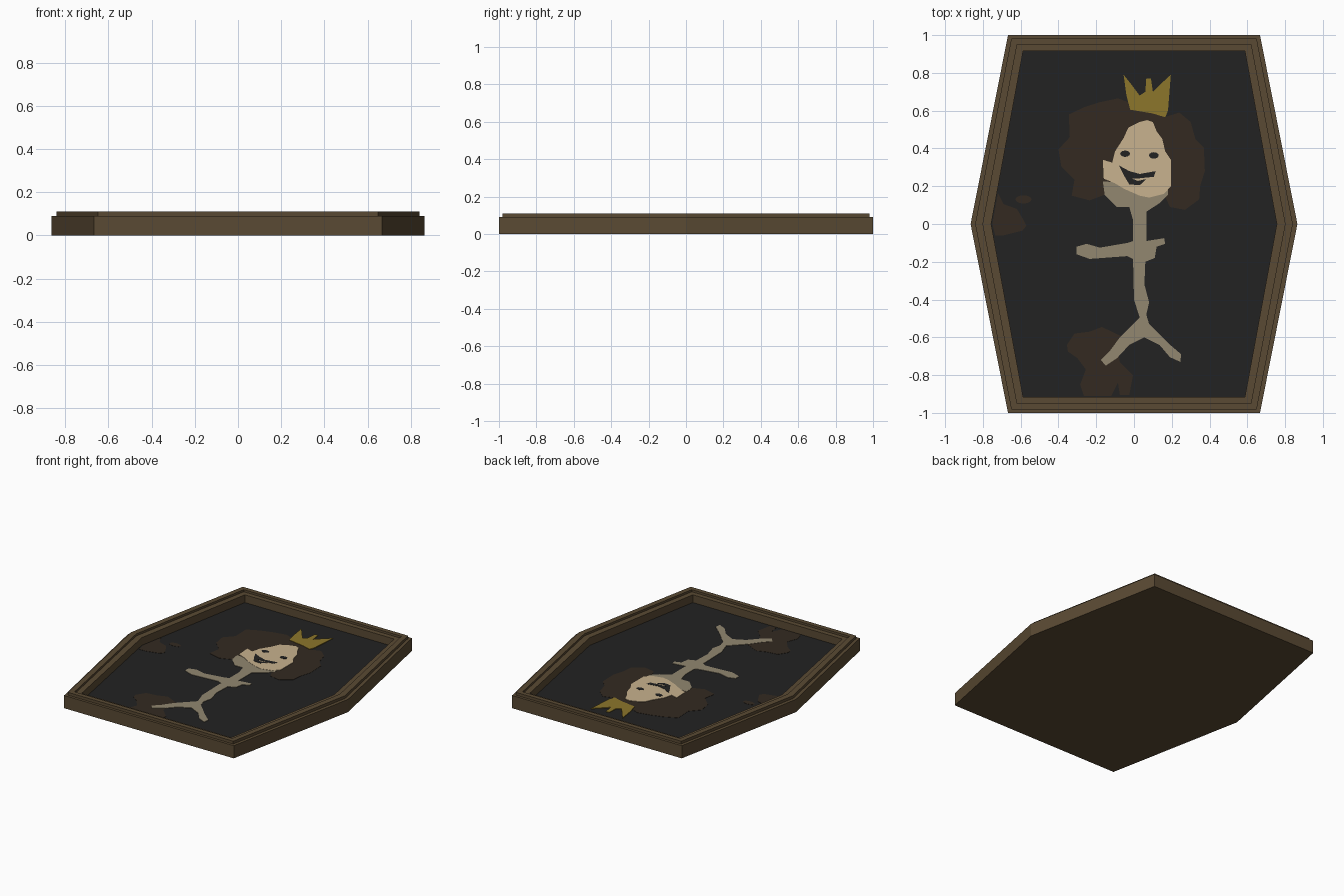
import bpy, bmesh, math


def material(name, r, g, b):
    lin = lambda c: ((c / 255 + 0.055) / 1.055) ** 2.4 if c > 10 else c / 255 / 12.92
    m = bpy.data.materials.new(name)
    m.diffuse_color = (lin(r), lin(g), lin(b), 1)
    return m


WOOD = material("brown_wood", 90, 74, 51)
CANVAS = material("black_canvas", 34, 34, 34)
SHADOW = material("dark_brown_paint", 51, 42, 33)
BODY = material("grey_beige_paint", 146, 135, 112)
SKIN = material("pale_skin_paint", 200, 178, 142)
GOLD = material("gold_paint", 140, 118, 43)


def finish(name, bm, mat):
    bmesh.ops.recalc_face_normals(bm, faces=bm.faces)
    mesh = bpy.data.meshes.new(name)
    bm.to_mesh(mesh)
    bm.free()
    mesh.materials.append(mat)
    ob = bpy.data.objects.new(name, mesh)
    bpy.context.collection.objects.link(ob)
    return ob


def hexagon(t):
    """Frame outline; t = 0 outer edge, t = 1 inner opening."""
    x, y, m = 0.667 - 0.08 * t, 1 - 0.085 * t, 0.865 - 0.109 * t
    return [(x, -y), (m, 0), (x, y), (-x, y), (-m, 0), (-x, -y)]


def plate(name, outline, z0, z1, mat):
    bm = bmesh.new()
    low = [bm.verts.new((x, y, z0)) for x, y in outline]
    top = [bm.verts.new((x, y, z1)) for x, y in outline]
    n = len(outline)
    for i in range(n):
        j = (i + 1) % n
        bm.faces.new((low[i], low[j], top[j], top[i]))
    caps = [bm.faces.new(low[::-1]), bm.faces.new(top)]
    bmesh.ops.recalc_face_normals(bm, faces=bm.faces)
    bmesh.ops.triangulate(bm, faces=caps)
    return finish(name, bm, mat)


FLOOR = 0.04


def paint(name, outline, layer, mat):
    return plate(name, outline, FLOOR - 0.001, FLOOR + 0.0015 * layer, mat)


def ellipse(cx, cy, rx, ry, n=12):
    return [(cx + rx * math.cos(2 * math.pi * i / n),
             cy + ry * math.sin(2 * math.pi * i / n)) for i in range(n)]


# Stepped frame with a closed back: (inset, height) profile lofted round the hexagon
bm = bmesh.new()
profile = [(0, 0), (0, 0.09), (0.22, 0.09), (0.22, 0.11), (0.6, 0.11),
           (0.6, 0.095), (1, 0.095), (1, FLOOR - 0.005)]
rings = [[bm.verts.new((x, y, z)) for x, y in hexagon(t)] for t, z in profile]
for a, b in zip(rings, rings[1:]):
    for i in range(6):
        j = (i + 1) % 6
        bm.faces.new((a[i], a[j], b[j], b[i]))
bm.faces.new(rings[0][::-1])
bm.faces.new(rings[-1])
finish("frame", bm, WOOD)

# Recessed canvas
plate("canvas", hexagon(1), FLOOR - 0.004, FLOOR, CANVAS)

# Dark stains
paint("left_stain", [
    (-0.72, 0.165), (-0.69, 0.105), (-0.62, 0.08), (-0.59, 0.03), (-0.57, -0.01),
    (-0.59, -0.035), (-0.69, -0.06), (-0.735, -0.06), (-0.75, 0)], 1, SHADOW)
paint("small_stain", ellipse(-0.585, 0.13, 0.043, 0.022), 1, SHADOW)
paint("bottom_stain", [
    (-0.355, -0.64), (-0.315, -0.58), (-0.235, -0.57), (-0.17, -0.545), (-0.065, -0.595),
    (-0.085, -0.665), (-0.075, -0.73), (-0.005, -0.8), (-0.025, -0.905), (-0.075, -0.905),
    (-0.085, -0.84), (-0.12, -0.91), (-0.265, -0.91), (-0.285, -0.85), (-0.255, -0.77),
    (-0.3, -0.71), (-0.35, -0.675)], 1, SHADOW)

# Hair
paint("hair", [
    (-0.345, 0.58), (-0.26, 0.62), (-0.18, 0.645), (-0.085, 0.665), (0, 0.635),
    (0.16, 0.565), (0.24, 0.59), (0.3, 0.54), (0.325, 0.45), (0.37, 0.405),
    (0.375, 0.28), (0.35, 0.2), (0.345, 0.13), (0.27, 0.075), (0.19, 0.09),
    (0.15, 0.18), (-0.14, 0.18), (-0.155, 0.155), (-0.235, 0.125), (-0.33, 0.15),
    (-0.315, 0.235), (-0.385, 0.305), (-0.4, 0.395), (-0.34, 0.46)], 1, SHADOW)

# Stick body with shoulders, arms and legs
paint("stick_body", [
    (-0.165, 0.225), (-0.155, 0.155), (-0.09, 0.09), (-0.025, 0.09), (-0.005, 0.02),
    (-0.005, -0.09), (-0.035, -0.1), (-0.18, -0.125), (-0.25, -0.105), (-0.305, -0.12),
    (-0.305, -0.16), (-0.235, -0.185), (-0.035, -0.17), (-0.005, -0.185), (0, -0.4),
    (0.03, -0.495), (-0.075, -0.6), (-0.13, -0.675), (-0.175, -0.72), (-0.15, -0.75),
    (-0.09, -0.71), (-0.025, -0.64), (0.055, -0.6), (0.135, -0.64), (0.19, -0.705),
    (0.245, -0.73), (0.25, -0.69), (0.18, -0.63), (0.08, -0.53), (0.065, -0.48),
    (0.08, -0.415), (0.055, -0.32), (0.06, -0.2), (0.11, -0.18), (0.12, -0.12),
    (0.165, -0.105), (0.16, -0.075), (0.065, -0.09), (0.065, 0.065), (0.135, 0.11),
    (0.18, 0.155), (0.18, 0.21)], 2, BODY)

# Face
paint("face", [
    (0.07, 0.55), (0.1, 0.54), (0.12, 0.49), (0.15, 0.45), (0.165, 0.385),
    (0.195, 0.34), (0.195, 0.2), (0.16, 0.16), (0.08, 0.14), (0.03, 0.15),
    (-0.05, 0.185), (-0.1, 0.215), (-0.16, 0.24), (-0.165, 0.34), (-0.115, 0.325),
    (-0.1, 0.385), (-0.055, 0.455), (-0.03, 0.51), (0.03, 0.54)], 3, SKIN)

# Eyes and crooked smile
for side, cx, cy in (("left", -0.047, 0.372), ("right", 0.105, 0.363)):
    paint(side + "_eye", ellipse(cx, cy, 0.026, 0.017), 4, CANVAS)
paint("mouth", [
    (-0.08, 0.31), (-0.025, 0.28), (0.03, 0.265), (0.115, 0.28), (0.105, 0.25),
    (0.03, 0.242), (-0.015, 0.242), (0.02, 0.228), (0.065, 0.238), (0.03, 0.205),
    (-0.025, 0.21), (-0.055, 0.26)], 4, CANVAS)

# Crown
paint("crown", [
    (-0.055, 0.79), (-0.015, 0.74), (0.03, 0.68), (0.06, 0.7), (0.065, 0.77),
    (0.09, 0.77), (0.1, 0.7), (0.14, 0.74), (0.195, 0.79), (0.18, 0.6),
    (0.165, 0.565), (0.1, 0.585), (-0.02, 0.605), (-0.04, 0.68)], 3, GOLD)
